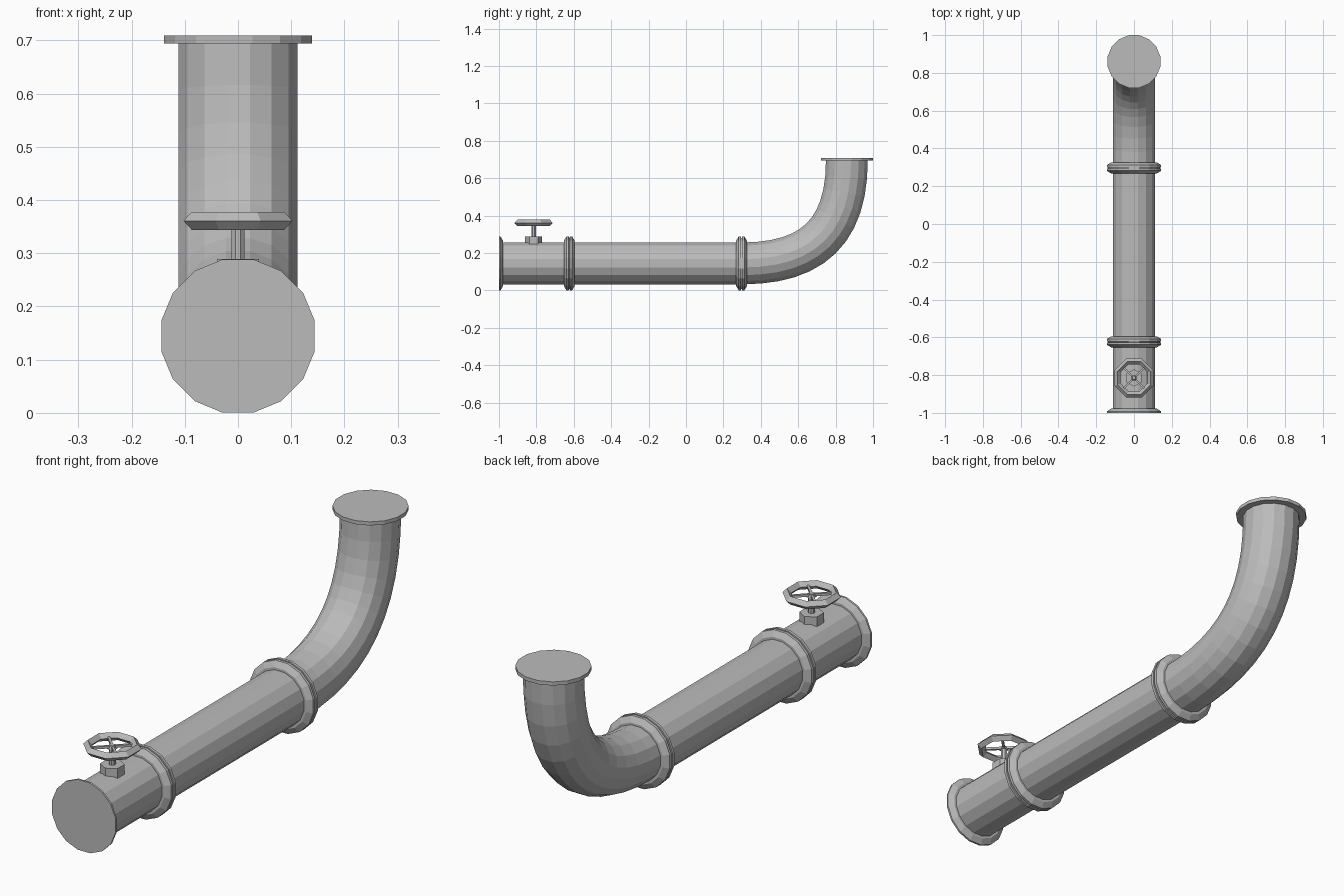
import bpy, bmesh, math
from mathutils import Matrix, Vector

if "Cube" in bpy.data.objects:
    bpy.data.objects.remove(bpy.data.objects["Cube"])

SIDES = 16
AXIS_Z = 0.1445      # height of the horizontal run
PIPE_R = 0.114
FLANGE_R = 0.147
VALVE_Y = -0.815

steel = bpy.data.materials.new("pipe grey")
steel.diffuse_color = (0.5, 0.5, 0.5, 1)
steel.use_nodes = True
steel.node_tree.nodes["Principled BSDF"].inputs["Base Color"].default_value = steel.diffuse_color


def finish(name, bm, matrix=Matrix()):
    """Turn a bmesh into a flat shaded object."""
    bmesh.ops.transform(bm, matrix=matrix, verts=bm.verts)
    bmesh.ops.recalc_face_normals(bm, faces=bm.faces)
    mesh = bpy.data.meshes.new(name)
    bm.to_mesh(mesh)
    bm.free()
    mesh.materials.append(steel)
    ob = bpy.data.objects.new(name, mesh)
    bpy.context.collection.objects.link(ob)
    return ob


def skin(name, rings, matrix=Matrix()):
    """Bridge equal rings of points into a capped tube."""
    bm = bmesh.new()
    loops = [[bm.verts.new(p) for p in ring] for ring in rings]
    n = len(loops[0])
    for a, b in zip(loops, loops[1:]):
        for i in range(n):
            j = (i + 1) % n
            bm.faces.new((a[i], a[j], b[j], b[i]))
    bm.faces.new(loops[0])
    bm.faces.new(loops[-1])
    return finish(name, bm, matrix)


def lathe(name, profile, matrix=Matrix(), sides=SIDES):
    """Spin (radius, height) pairs around z, with a flat side on each axis."""
    angles = [(i + 0.5) * 2 * math.pi / sides for i in range(sides)]
    rings = [[(r * math.cos(a), r * math.sin(a), h) for a in angles]
             for r, h in profile]
    return skin(name, rings, matrix)


def along_y(y):
    return Matrix.Translation((0, y, AXIS_Z)) @ Matrix.Rotation(-math.pi / 2, 4, 'X')


# Straight run of pipe
lathe("straight_pipe", [(PIPE_R, -0.985), (PIPE_R, 0.3)], along_y(0))

# Blank flange closing the front end
lathe("front_flange", [(FLANGE_R, 0), (FLANGE_R, 0.008), (0.124, 0.022)], along_y(-1))

# Bevelled joint collars with a narrow seam
half = [(0.124, 0.029), (FLANGE_R, 0.015), (FLANGE_R, 0.003), (0.139, 0.002)]
collar = [(r, -h) for r, h in half] + half[::-1]
for name, y in (("valve_collar", -0.624), ("elbow_collar", 0.297)):
    lathe(name, collar, along_y(y))

# Elbow swept along a curve in the yz plane
p0, p3 = Vector((0, 0.30, AXIS_Z)), Vector((0, 0.86, 0.697))
p1, p2 = p0 + Vector((0, 0.38, 0)), p3 - Vector((0, 0, 0.38))
rings = []
STEPS = 12
for k in range(STEPS + 1):
    t = k / STEPS
    s = 1 - t
    c = p0 * s**3 + p1 * (3 * s * s * t) + p2 * (3 * s * t * t) + p3 * t**3
    d = ((p1 - p0) * s * s + (p2 - p1) * (2 * s * t) + (p3 - p2) * t * t).normalized()
    side = Vector((1, 0, 0))
    up = side.cross(d)
    rings.append([c + PIPE_R * (side * math.cos(a) + up * math.sin(a))
                  for a in [(i + 0.5) * 2 * math.pi / SIDES for i in range(SIDES)]])
skin("elbow_pipe", rings)

# Blank flange closing the raised end
lathe("top_flange", [(0.142, 0.694), (0.142, 0.709)], Matrix.Translation((0, 0.86, 0)))

# Valve base nut, stem and hub
at_valve = Matrix.Translation((0, VALVE_Y, 0))
lathe("valve_nut", [(0.046, 0.235), (0.046, 0.289)], at_valve, 6)
lathe("valve_stem", [(0.013, 0.285), (0.013, 0.356)], at_valve, 8)
lathe("wheel_hub", [(0.020, 0.352), (0.013, 0.368)], at_valve, 4)

# Eight sided handwheel rim with a diamond section
bm = bmesh.new()
MAJOR, MINOR = 0.094, 0.017
grid = []
for i in range(8):
    a = (i + 0.5) * math.pi / 4
    grid.append([])
    for j in range(4):
        b = j * math.pi / 2
        r = MAJOR + MINOR * math.cos(b)
        grid[i].append(bm.verts.new((r * math.cos(a), r * math.sin(a), MINOR * math.sin(b))))
for i in range(8):
    for j in range(4):
        k, m = (i + 1) % 8, (j + 1) % 4
        bm.faces.new((grid[i][j], grid[k][j], grid[k][m], grid[i][m]))
finish("handwheel_rim", bm, Matrix.Translation((0, VALVE_Y, 0.361)))

# Four diagonal spokes as two crossing bars
for n, angle in enumerate((45, 135)):
    bm = bmesh.new()
    bmesh.ops.create_cube(bm, size=1)
    finish(f"handwheel_spoke_{n + 1}", bm,
           Matrix.Translation((0, VALVE_Y, 0.361))
           @ Matrix.Rotation(math.radians(angle), 4, 'Z')
           @ Matrix.Diagonal((0.16, 0.010, 0.010, 1)))
